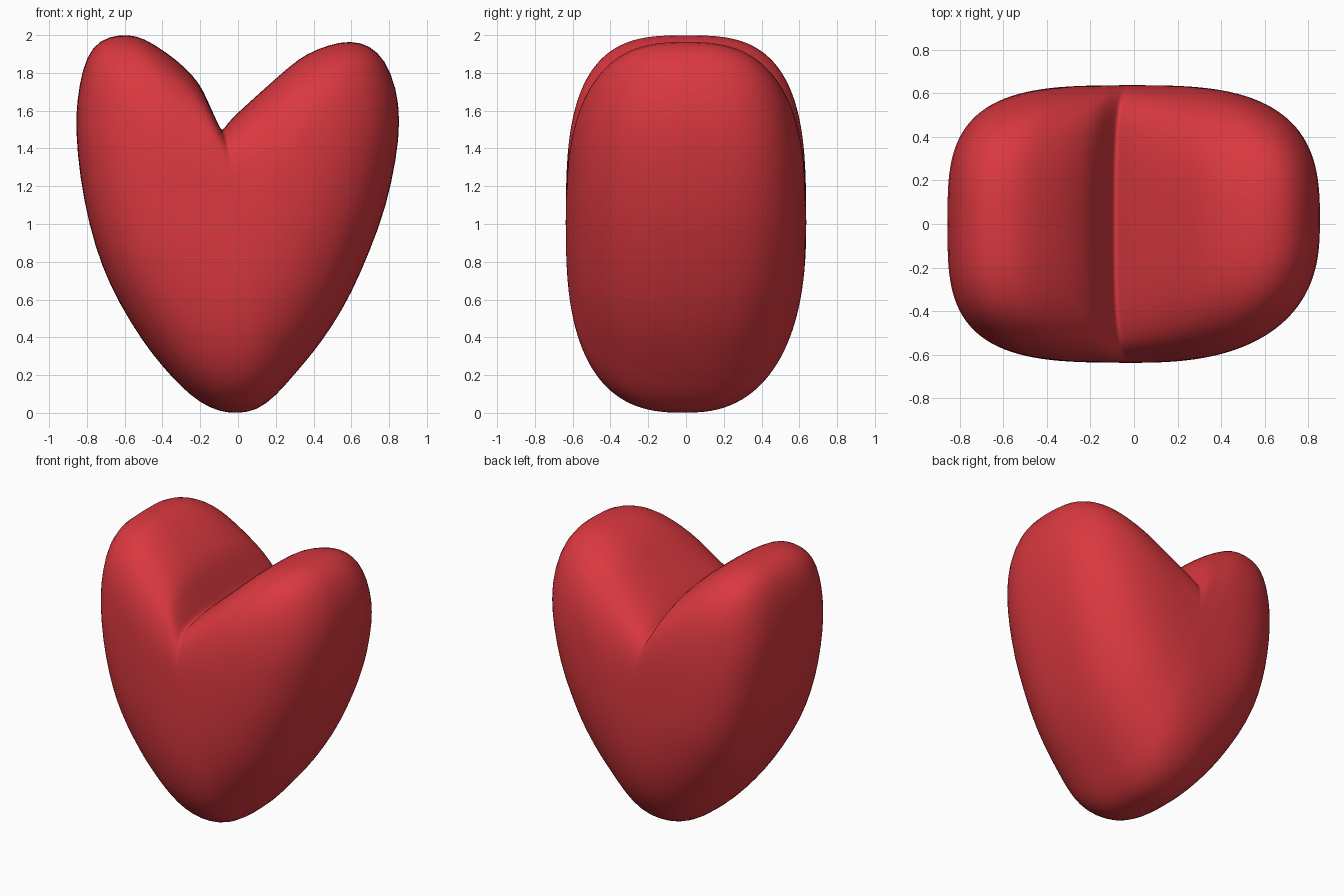
import bpy, bmesh, math

if "Cube" in bpy.data.objects:
    bpy.data.objects.remove(bpy.data.objects["Cube"])

# Heart outline (x, z) through the middle, counter-clockwise from the bottom tip
OUTLINE = [
    (0, -.005), (.1, .012), (.2, .087), (.3, .205), (.4, .32), (.5, .46), (.6, .63),
    (.7, .86), (.785, 1.09), (.84, 1.35), (.86, 1.55), (.84, 1.72), (.78, 1.87),
    (.70, 1.945), (.6, 1.973), (.48, 1.95), (.36, 1.90), (.28, 1.84), (.2, 1.77),
    (.1, 1.68), (0, 1.59), (-.06, 1.53), (-.085, 1.48), (-.11, 1.54), (-.16, 1.65),
    (-.2, 1.74), (-.28, 1.83), (-.38, 1.91), (-.5, 1.985), (-.58, 2.004),
    (-.68, 1.995), (-.77, 1.945), (-.825, 1.82), (-.853, 1.65), (-.86, 1.5),
    (-.838, 1.25), (-.79, 1.0), (-.72, .77), (-.63, .58), (-.5, .37), (-.4, .245),
    (-.3, .135), (-.2, .052), (-.1, .005)]
DEPTH, MID, STEPS = .637, 1.0, 16


def mix(a, b, t):
    t = min(1, max(0, t))
    t = t * t * (3 - 2 * t)
    return a + (b - a) * t


def ring(bm, a):
    """One slice of the heart; the cleft fills in towards the front and back."""
    u = abs(math.sin(a)) ** .8
    back = a > 0
    verts = []
    for x, z in OUTLINE:
        # Roundness differs: boxy left lobe, rounder right lobe and tip
        side = x / .8 + .5
        px = mix(3.4, 3.0 if back else 2.5, side)
        top = mix(3.1, 2.7, side)
        pz = mix(2.4 if back else 2.7, top, (z - .4) / 1.2)
        sx, sz = (1 - u ** px) ** (1 / px), (1 - u ** pz) ** (1 / pz)
        if z > 1.4 and abs(x) < .47:
            z += max(0, 1.93 - z) * (1 - sz)
        verts.append(bm.verts.new((x * sx, math.copysign(u * DEPTH, a),
                                   MID + (z - MID) * sz)))
    return verts


# Loft slices from front to back
bm = bmesh.new()
rings = [ring(bm, math.pi / 2 * i / STEPS) for i in range(1 - STEPS, STEPS)]
n = len(OUTLINE)
for r, s in zip(rings, rings[1:]):
    for k in range(n):
        bm.faces.new((r[k], r[(k + 1) % n], s[(k + 1) % n], s[k]))

# Close both ends with a fan
for r, y in ((rings[0], -DEPTH), (rings[-1], DEPTH)):
    pole = bm.verts.new((0, y, MID))
    for k in range(n):
        bm.faces.new((r[k], r[(k + 1) % n], pole))
bmesh.ops.recalc_face_normals(bm, faces=bm.faces)
for f in bm.faces:
    f.smooth = True

mesh = bpy.data.meshes.new("heart")
bm.to_mesh(mesh)
bm.free()
heart = bpy.data.objects.new("heart", mesh)
bpy.context.collection.objects.link(heart)
sub = heart.modifiers.new("smooth", 'SUBSURF')
sub.levels = sub.render_levels = 1

# Red colour
red = bpy.data.materials.new("red")
red.diffuse_color = (.70, .04, .05, 1)
red.use_nodes = True
red.node_tree.nodes["Principled BSDF"].inputs["Base Color"].default_value = red.diffuse_color
mesh.materials.append(red)
